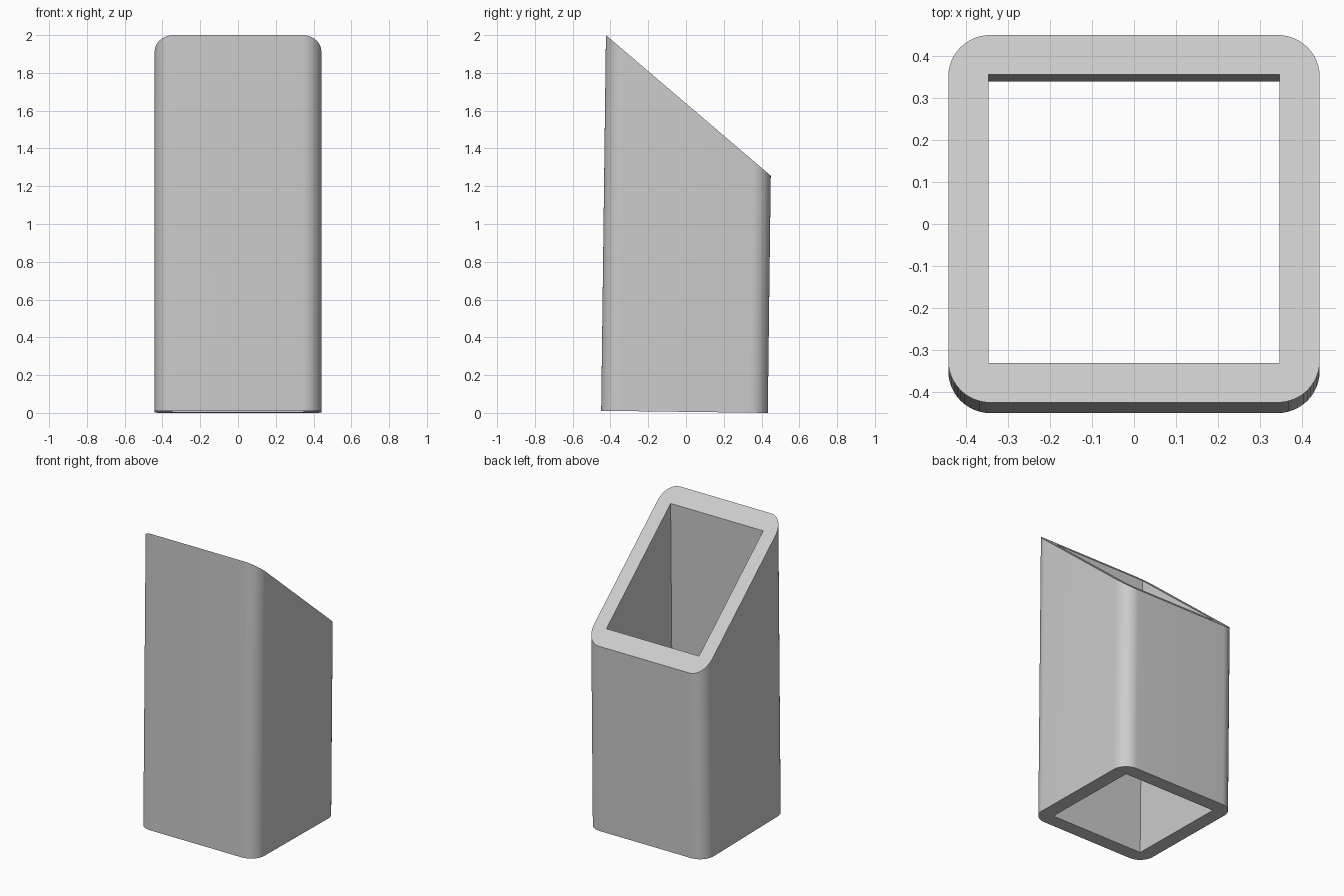
import bpy, bmesh, math
from mathutils import Vector

cube = bpy.data.objects.get("Cube")
if cube:
    bpy.data.objects.remove(cube, do_unlink=True)

HALF, RADIUS, INNER = 0.441, 0.1, 0.346
LEAN = 0.0126            # slight backward lean of the tube
TOP_SLOPE = -0.853       # slanted mouth
STEPS = 12

grey = bpy.data.materials.new("plain grey")
grey.use_nodes = True
colour = (0.6, 0.6, 0.6, 1)
grey.diffuse_color = colour
grey.node_tree.nodes["Principled BSDF"].inputs["Base Color"].default_value = colour

axis = Vector((0, LEAN, 1))


def ends(x, u):
    """Bottom and top point of the wall line at cross-section position (x, u)."""
    low = Vector((x, u - 0.008, 0.0056 - LEAN * u))
    mouth = 2 + TOP_SLOPE * (low.y + 0.424)
    return low, low + axis * ((mouth - low.z) / (1 - TOP_SLOPE * LEAN))


bm = bmesh.new()


def wall_line(x, u):
    return [bm.verts.new(p) for p in ends(x, u)]


# Rounded outer corners and square inner corners, counter-clockwise
outer, inner = [], []
for i, (sx, sy) in enumerate([(1, 1), (-1, 1), (-1, -1), (1, -1)]):
    c = HALF - RADIUS
    arc = []
    for s in range(STEPS + 1):
        a = math.pi / 2 * (i + s / STEPS)
        arc.append(wall_line(sx * c + RADIUS * math.cos(a), sy * c + RADIUS * math.sin(a)))
    outer.append(arc)
    inner.append(wall_line(sx * INNER, sy * INNER))

# Walls and rims
for i in range(4):
    j = (i + 1) % 4
    arc, hole, next_hole = outer[i], inner[i], inner[j]
    for a, b in zip(arc, arc[1:] + outer[j][:1]):
        bm.faces.new((a[0], b[0], b[1], a[1]))
    bm.faces.new((next_hole[0], hole[0], hole[1], next_hole[1]))
    for k in (0, 1):
        for a, b in zip(arc, arc[1:]):
            bm.faces.new((a[k], b[k], hole[k]))
        bm.faces.new((arc[-1][k], outer[j][0][k], next_hole[k], hole[k]))
bmesh.ops.recalc_face_normals(bm, faces=bm.faces)

mesh = bpy.data.meshes.new("slanted_tube")
bm.to_mesh(mesh)
bm.free()
mesh.materials.append(grey)
tube = bpy.data.objects.new("slanted_tube", mesh)
bpy.context.collection.objects.link(tube)

bpy.context.view_layer.objects.active = tube
tube.select_set(True)
bpy.ops.object.shade_smooth_by_angle(angle=math.radians(30))
